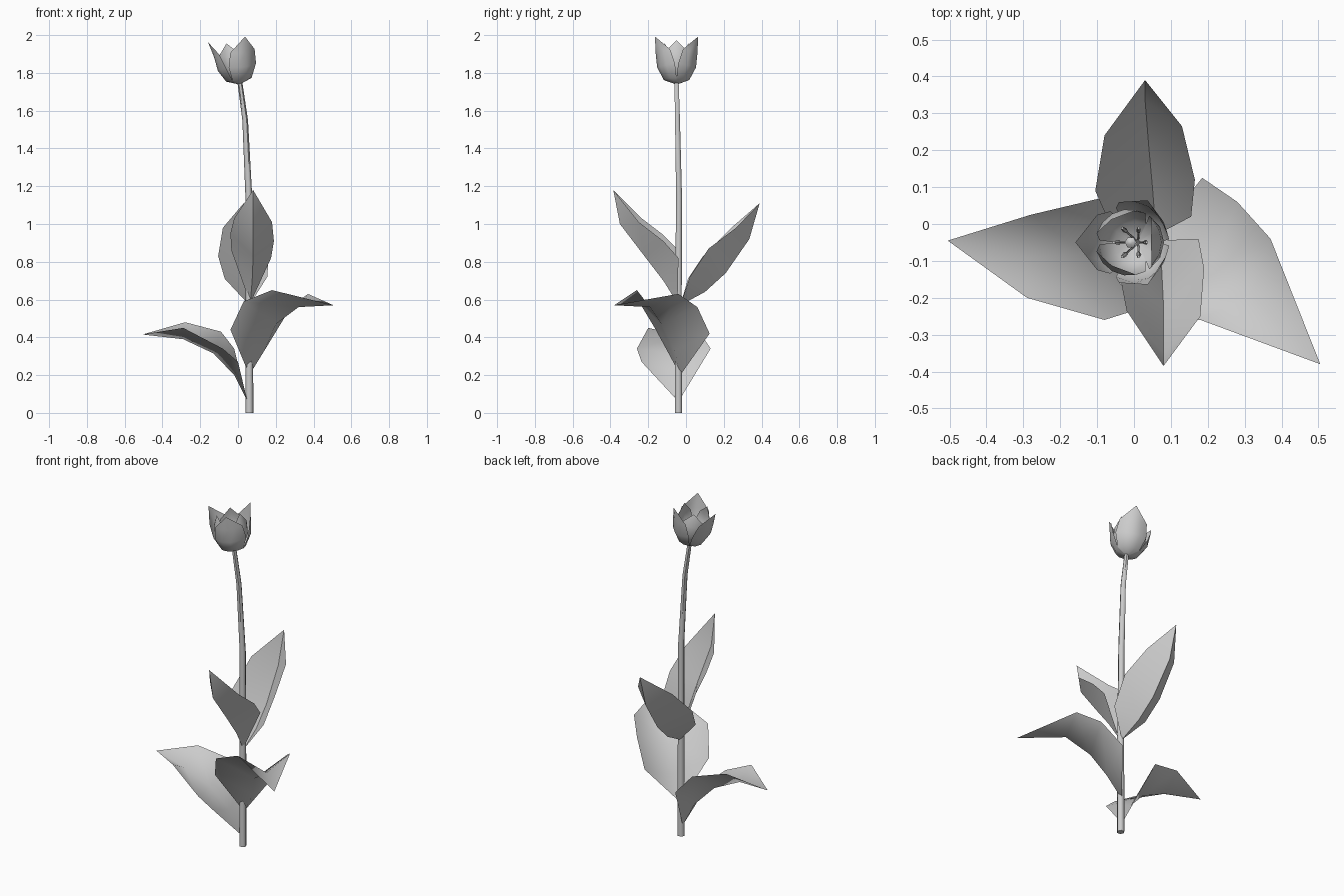
import bpy
from math import sin, cos, pi, radians
from mathutils import Matrix, Vector

if "Cube" in bpy.data.objects:
    bpy.data.objects.remove(bpy.data.objects["Cube"])


def make(name, verts, faces, angle=60):
    me = bpy.data.meshes.new(name)
    me.from_pydata([tuple(v) for v in verts], [], faces)
    me.update()
    ob = bpy.data.objects.new(name, me)
    bpy.context.collection.objects.link(ob)
    bpy.ops.object.select_all(action='DESELECT')
    ob.select_set(True)
    bpy.context.view_layer.objects.active = ob
    bpy.ops.object.shade_smooth_by_angle(angle=radians(angle))
    return ob


def tube(name, path, sides):
    # path: (x, y, z, radius) rings, capped at both ends
    verts = [(x + r * cos(2 * pi * k / sides), y + r * sin(2 * pi * k / sides), z)
             for x, y, z, r in path for k in range(sides)]
    faces = [(i * sides + k, i * sides + (k + 1) % sides,
              (i + 1) * sides + (k + 1) % sides, (i + 1) * sides + k)
             for i in range(len(path) - 1) for k in range(sides)]
    faces.append(tuple(reversed(range(sides))))
    faces.append(tuple(range(len(verts) - sides, len(verts))))
    return make(name, verts, faces)


def leaf(name, base, rows, tip):
    # rows: (edge, midrib, edge) from base to tip
    verts = [base] + [p for row in rows for p in row] + [tip]
    n, last = len(rows), len(verts) - 1
    faces = []
    for c in range(2):
        faces.append((0, 1 + c, 2 + c))
        for i in range(n - 1):
            a = 1 + 3 * i + c
            faces.append((a, a + 3, a + 4, a + 1))
        a = 1 + 3 * (n - 1) + c
        faces.append((a, last, a + 1))
    return make(name, verts, faces, 80)


# Stem
tube("stem", [(.06, -.04, 0, .021), (.06, -.04, .6, .02), (.057, -.037, 1.15, .018),
              (.038, -.045, 1.55, .015), (.01, -.05, 1.75, .013)], 6)

# Leaves
leaf("left_leaf", (.05, -.04, .06),
     [[(0, -.235, .27), (-.02, -.05, .2), (-.02, .13, .34)],
      [(-.08, -.26, .34), (-.13, -.08, .315), (-.09, .07, .43)],
      [(-.29, -.2, .45), (-.29, -.09, .39), (-.28, .025, .48)]],
     (-.505, -.045, .415))
leaf("right_leaf", (.06, -.03, .2),
     [[(-.04, -.16, .44), (.14, -.06, .33), (.185, .125, .42)],
      [(.03, -.25, .59), (.2, -.13, .47), (.28, .06, .56)],
      [(.18, -.26, .65), (.32, -.19, .56), (.37, -.04, .63)]],
     (.505, -.38, .57))
leaf("back_leaf", (.06, -.03, .57),
     [[(-.07, .01, .71), (.05, .1, .64), (.155, .02, .72)],
      [(-.105, .09, .83), (.04, .21, .74), (.165, .12, .87)],
      [(-.08, .24, .98), (.03, .335, .92), (.13, .265, .98)]],
     (.03, .39, 1.11))
leaf("front_leaf", (.065, -.045, .58),
     [[(-.035, -.04, .86), (.075, -.12, .7), (.175, -.04, .82)],
      [(-.04, -.13, .95), (.08, -.22, .83), (.19, -.12, .91)],
      [(-.02, -.235, 1.03), (.08, -.35, 1.0), (.18, -.25, 1.01)]],
     (.08, -.385, 1.18))

# Flower head, tilted slightly to the left
head = Matrix.Translation((.008, -.05, 1.742)) @ Matrix.Rotation(-.15, 4, 'Y')


def petal(name, turn, profile):
    # profile: (radius, height, half angle in degrees)
    cols = 5
    verts = []
    for r, h, half in profile:
        for c in range(cols):
            t = c / (cols - 1) * 2 - 1
            a = radians(turn + half * t)
            verts.append(head @ Vector((r * cos(a), r * sin(a), h + .01 * t * t * (half > 0) * (h > .05))))
    faces = [(i * cols + c, i * cols + c + 1, (i + 1) * cols + c + 1, (i + 1) * cols + c)
             for i in range(len(profile) - 2) for c in range(cols - 1)]
    # final row collapses to the pointed tip
    n = len(profile)
    tip = (n - 1) * cols
    verts = verts[:tip + 1]
    faces += [((n - 2) * cols + c, (n - 2) * cols + c + 1, tip) for c in range(cols - 1)]
    make(name, verts, faces, 80)


outer = [(.01, 0, 60), (.068, .022, 60), (.103, .085, 55), (.112, .16, 42), (.132, .243, 0)]
inner = [(.008, .008, 60), (.058, .028, 60), (.088, .09, 56), (.09, .15, 44), (.072, .222, 0)]
for i in range(3):
    petal(f"outer_petal_{i + 1}", 60 + 120 * i, outer)
    petal(f"inner_petal_{i + 1}", 120 * i, inner)

# Pistil and stamens
pistil = tube("pistil", [(0, 0, .01, .01), (0, 0, .1, .009), (0, 0, .115, .016), (0, 0, .125, .006)], 6)
pistil.matrix_world = head
for i in range(6):
    a = pi / 3 * i
    path = [(d * cos(a), d * sin(a), z, r) for d, z, r in
            [(.012, .01, .003), (.035, .085, .003), (.037, .09, .007), (.045, .12, .004)]]
    tube(f"stamen_{i + 1}", path, 5).matrix_world = head
